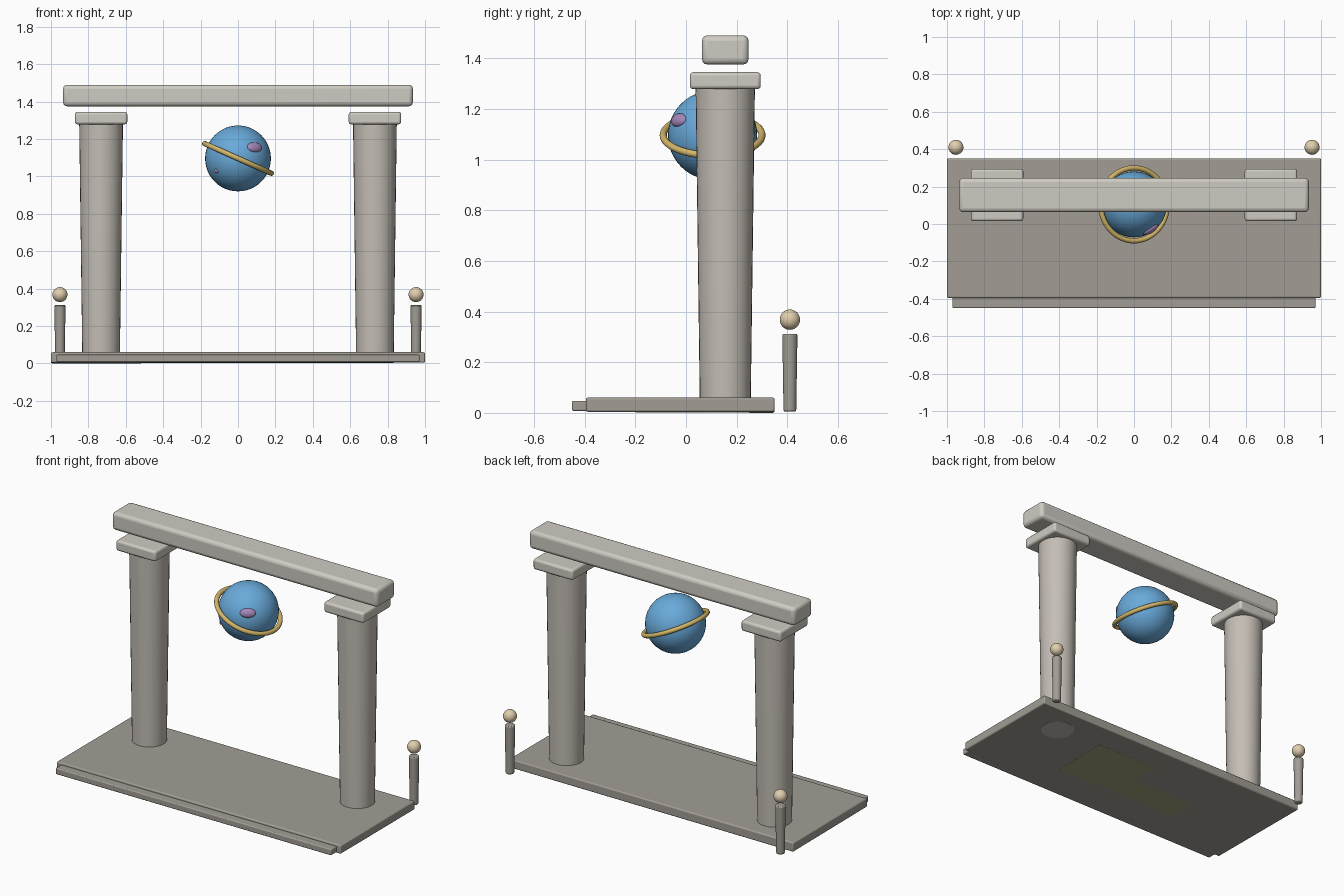
import bpy, math
from mathutils import Vector

if "Cube" in bpy.data.objects:
    bpy.data.objects.remove(bpy.data.objects["Cube"])


def mat(name, rgb):
    m = bpy.data.materials.new(name)
    m.diffuse_color = (*rgb, 1)
    m.use_nodes = True
    m.node_tree.nodes["Principled BSDF"].inputs["Base Color"].default_value = m.diffuse_color
    return m


PALE = mat("pale_stone", (0.62, 0.60, 0.54))
STONE = mat("column_stone", (0.55, 0.51, 0.46))
DARK = mat("dark_stone", (0.36, 0.34, 0.30))
TAN = mat("lamp_tan", (0.75, 0.62, 0.42))
BLUE = mat("globe_blue", (0.14, 0.40, 0.70))
GOLD = mat("ring_gold", (0.65, 0.47, 0.14))
PURPLE = mat("spot_purple", (0.38, 0.25, 0.50))
BROWN = mat("slab_brown", (0.40, 0.35, 0.22))


def finish(name, material):
    o = bpy.context.object
    o.name = name
    o.data.materials.append(material)
    return o


def smooth():
    bpy.ops.object.shade_smooth_by_angle(angle=math.radians(40))


def bevel(o, width, segments=3):
    b = o.modifiers.new("bevel", 'BEVEL')
    b.width, b.segments = width, segments
    b.limit_method = 'ANGLE'
    smooth()


def box(name, lo, hi, material, width=0.0):
    lo, hi = Vector(lo), Vector(hi)
    bpy.ops.mesh.primitive_cube_add(size=1, location=(lo + hi) / 2)
    o = finish(name, material)
    for v in o.data.vertices:
        v.co *= hi - lo
    if width:
        bevel(o, width)
    return o


def taper(name, x, y, z0, z1, r0, r1, material, width=0.0):
    bpy.ops.mesh.primitive_cone_add(vertices=32, radius1=r0, radius2=r1, depth=z1 - z0,
                                    location=(x, y, (z0 + z1) / 2))
    o = finish(name, material)
    smooth()
    if width:
        bevel(o, width, 2)
    return o


def ball(name, loc, radii, material, rot=None):
    bpy.ops.mesh.primitive_uv_sphere_add(segments=40, ring_count=24, radius=1, location=loc)
    o = finish(name, material)
    o.scale = radii
    if rot:
        o.rotation_euler = rot
    smooth()
    return o


# Base: platform with a slightly uneven underside, front step, embedded slab
platform = box("platform", (-1, -0.395, 0.004), (1, 0.35, 0.06), DARK)
for v in platform.data.vertices:
    if v.co.z < 0 and v.co.x < 0 and v.co.y > 0:
        v.co.z -= 0.004
bevel(platform, 0.008)
box("front_step", (-0.97, -0.45, 0.008), (0.97, -0.38, 0.047), DARK, 0.006)
box("floor_slab", (-0.47, -0.2, 0.002), (0.42, 0.18, 0.04), BROWN)

# Columns, capitals and lamp posts on both sides
for side, s in (("left", -1), ("right", 1)):
    x = s * 0.732
    taper(side + "_column", x, 0.155, 0.002, 1.285, 0.1, 0.117, STONE)
    box(side + "_capital", (x - 0.14, 0.015, 1.278), (x + 0.14, 0.295, 1.345), PALE, 0.014)
    taper(side + "_post", s * 0.952, 0.41, 0.005, 0.312, 0.025, 0.03, DARK, 0.006)
    ball(side + "_lamp", (s * 0.952, 0.41, 0.368), (0.04,) * 3, TAN)

# Lintel floating just above the capitals
box("lintel", (-0.935, 0.063, 1.375), (0.935, 0.247, 1.49), PALE, 0.022)

# Hovering globe with tilted ring and surface spots
centre = Vector((0, 0.105, 1.096))
ball("globe", centre, (0.176,) * 3, BLUE)
bpy.ops.mesh.primitive_torus_add(major_radius=0.195, minor_radius=0.014, major_segments=64,
                                 minor_segments=12, location=centre,
                                 rotation=(0, math.radians(24), 0))
finish("globe_ring", GOLD)
smooth()
for name, d, size in (("large_spot", (0.09, -0.135, 0.06), (0.046, 0.028, 0.02)),
                      ("small_spot", (-0.115, -0.108, -0.066), (0.016, 0.012, 0.012))):
    n = Vector(d).normalized()
    ball(name, centre + n * 0.17, size, PURPLE, n.to_track_quat('Z', 'Y').to_euler())
